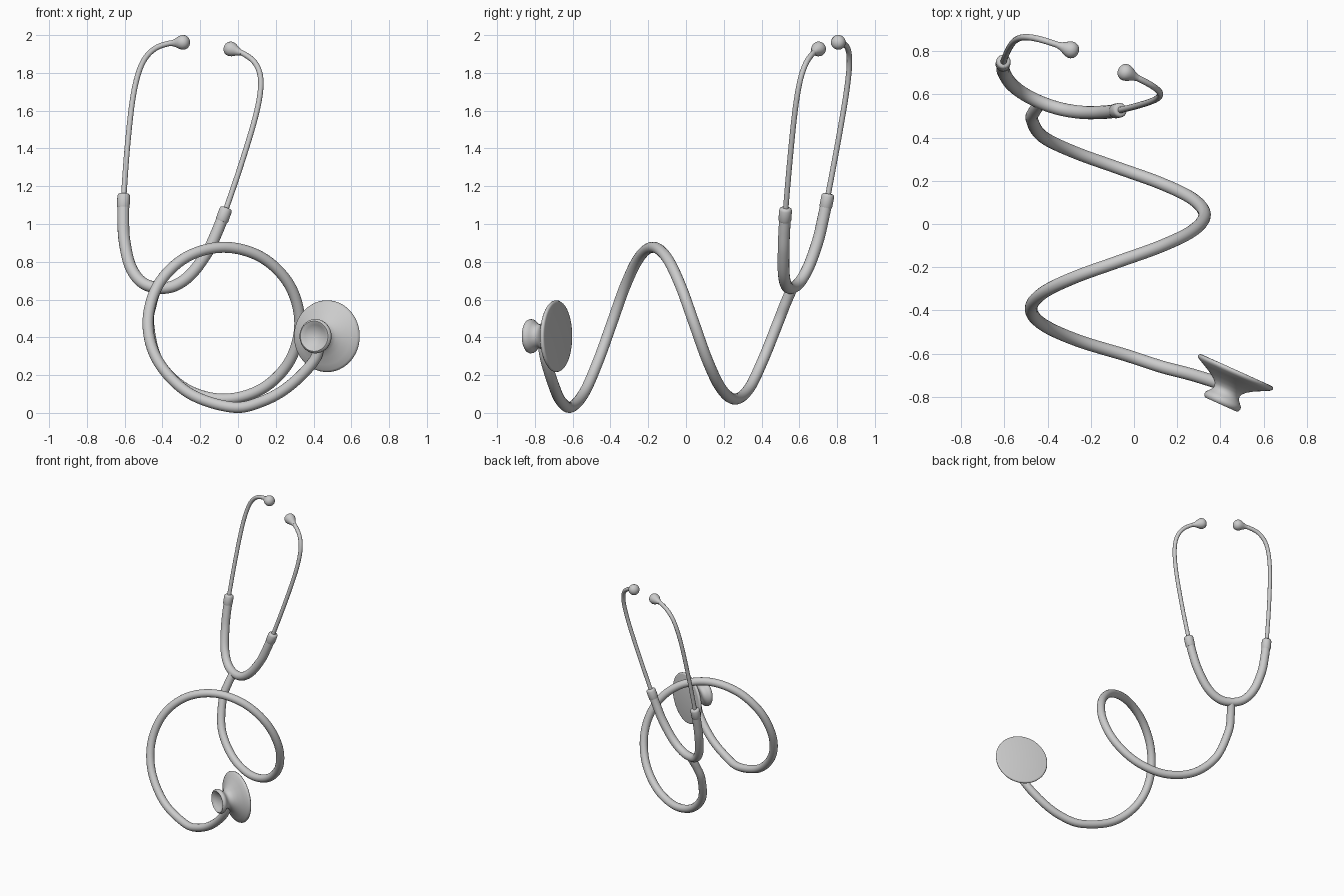
import bpy, math
from mathutils import Vector

if "Cube" in bpy.data.objects:
    bpy.data.objects.remove(bpy.data.objects["Cube"])


def finish(ob, angle=40):
    bpy.ops.object.select_all(action='DESELECT')
    ob.select_set(True)
    bpy.context.view_layer.objects.active = ob
    if ob.type == 'CURVE':
        bpy.ops.object.convert(target='MESH')
    bpy.ops.object.shade_smooth_by_angle(angle=math.radians(angle))


def smooth_path(pts, steps=8):
    """Catmull-Rom curve through the points."""
    p = [2 * pts[0] - pts[1]] + pts + [2 * pts[-1] - pts[-2]]
    out = []
    for i in range(1, len(p) - 2):
        a, b, c, d = p[i - 1:i + 3]
        for s in range(steps):
            t = s / steps
            out.append(0.5 * (2 * b + (c - a) * t + (2 * a - 5 * b + 4 * c - d) * t * t
                              + (3 * b - a - 3 * c + d) * t ** 3))
    return out + [pts[-1]]


def tube(name, pts, radius):
    path = smooth_path([Vector(q) for q in pts])
    cu = bpy.data.curves.new(name, 'CURVE')
    cu.dimensions = '3D'
    cu.bevel_depth = radius
    cu.bevel_resolution = 6
    cu.use_fill_caps = True
    sp = cu.splines.new('POLY')
    sp.points.add(len(path) - 1)
    for q, co in zip(sp.points, path):
        q.co = (*co, 1)
    ob = bpy.data.objects.new(name, cu)
    bpy.context.collection.objects.link(ob)
    finish(ob)


def lathe(name, profile, origin, axis, n=48, angle=40):
    """Spin (radius, height) pairs around an axis; the first and last radius are 0."""
    verts = [(0, 0, profile[0][1])]
    faces = []
    for r, h in profile[1:-1]:
        for k in range(n):
            a = 2 * math.pi * k / n
            verts.append((r * math.cos(a), r * math.sin(a), h))
    verts.append((0, 0, profile[-1][1]))
    rings, last = len(profile) - 2, len(verts) - 1
    for k in range(n):
        j = (k + 1) % n
        faces.append((0, 1 + j, 1 + k))
        for i in range(rings - 1):
            b = 1 + i * n
            faces.append((b + k, b + j, b + n + j, b + n + k))
        b = 1 + (rings - 1) * n
        faces.append((b + k, b + j, last))
    me = bpy.data.meshes.new(name)
    me.from_pydata(verts, [], faces)
    ob = bpy.data.objects.new(name, me)
    bpy.context.collection.objects.link(ob)
    ob.location = origin
    ob.rotation_mode = 'QUATERNION'
    ob.rotation_quaternion = Vector(axis).to_track_quat('Z', 'Y')
    finish(ob, angle)


# Local frame of the headset plane: U = across, V = up, W = normal
U = Vector((.919, -.381, -.127)).normalized()
V = Vector((.198, .134, .971)).normalized()
W = U.cross(V)
base = Vector((-.427, .577, .66))


def head(u, v, w=0):
    return base + U * u + V * v + W * w


# Long coiled tube from chestpiece to headset
coil = [(.434, -.76, .39), (.405, -.742, .28), (.275, -.70, .145),
        (.13, -.662, .062), (-.03, -.61, .03), (-.26, -.54, .105)]
for k in range(2, 15):
    a = math.radians(30 * k)
    coil.append((-.075 - .402 * math.sin(a), -.61 + .87 * a / (2 * math.pi),
                 .475 - .402 * math.cos(a)))
coil += [(-.473, .484, .47), (-.458, .527, .58), head(0, 0, .015)]
tube("main_tube", coil, .029)

# Thick U-shaped yoke
half = [(.095, .022, .012), (.177, .1, .006), (.24, .23, 0), (.27, .34, 0), (.292, .45, 0)]
tube("yoke_tube", [head(-u, v, w) for u, v, w in reversed(half)] + [head(0, 0, .015)]
     + [head(*q) for q in half], .031)

# Metal ear tubes, collars and ear tips on both sides
arm = [(.28, .39), (.292, .45), (.327, .70), (.353, .95), (.355, 1.1), (.336, 1.2),
       (.29, 1.267), (.22, 1.305), (.145, 1.322)]
collar = [(0, -.05), (.03, -.05), (.034, -.042), (.034, .012), (.031, .022), (.024, .027), (0, .027)]
tip = [(0, -.065), (.015, -.065), (.018, -.05), (.026, -.033), (.035, -.016), (.039, 0),
       (.038, .012), (.032, .025), (.021, .034), (.009, .038), (0, .039)]
for side, s in (("left", -1), ("right", 1)):
    tube(side + "_ear_tube", [head(s * u, v) for u, v in arm], .0145)
    lathe(side + "_collar", collar, head(s * .292, .45), U * s * .16 + V, 32)
    lathe(side + "_ear_tip", tip, head(s * .14, 1.322), U * -s + V * .2, 32, 60)

# Chestpiece: wide diaphragm, neck and small dished bell
chest = [(0, -.174 + .034), (.03, -.145), (.06, -.16), (.074, -.173), (.08, -.175), (.087, -.17),
         (.091, -.16), (.089, -.148), (.078, -.135), (.067, -.122), (.063, -.108), (.068, -.094),
         (.083, -.078), (.11, -.06), (.15, -.039), (.18, -.024), (.188, -.017), (.19, -.009),
         (.186, -.002), (.178, 0), (0, 0)]
lathe("chestpiece", chest, (.475, -.677, .406), (.41, .91, 0), 64, 50)
